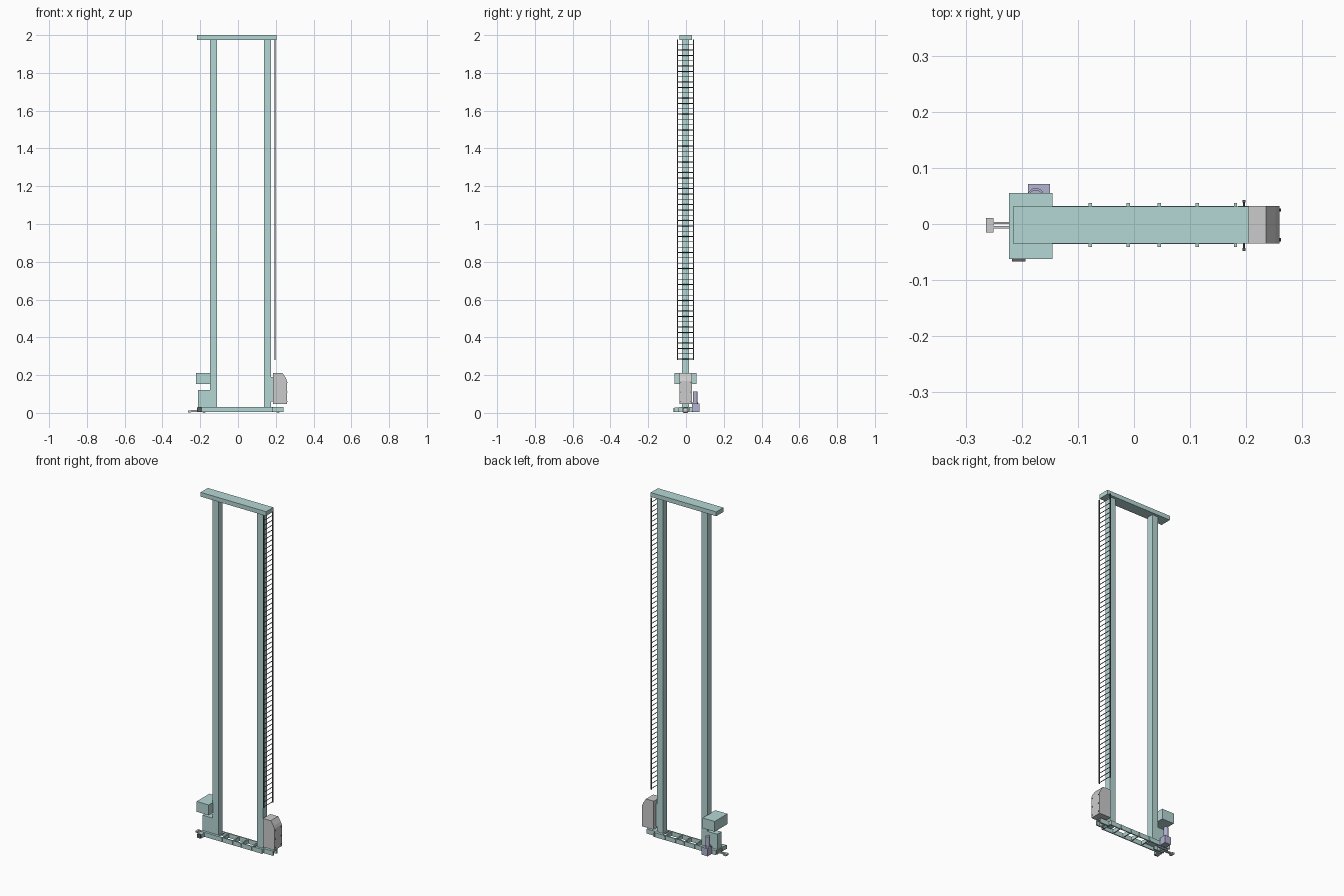
import bpy, bmesh, math
from mathutils import Matrix, Vector


def material(name, rgb):
    m = bpy.data.materials.new(name)
    m.diffuse_color = (*rgb, 1)
    return m


TEAL = material("teal_paint", (0.46, 0.68, 0.66))
VIOLET = material("violet_paint", (0.45, 0.45, 0.65))
DARK = material("dark_steel", (0.12, 0.12, 0.12))
GREY = None


def finish(name, bm, mat):
    bmesh.ops.recalc_face_normals(bm, faces=bm.faces)
    me = bpy.data.meshes.new(name)
    bm.to_mesh(me)
    bm.free()
    ob = bpy.data.objects.new(name, me)
    bpy.context.collection.objects.link(ob)
    if mat:
        me.materials.append(mat)
    return ob


def add_box(bm, x0, x1, y0, y1, z0, z1):
    c = Matrix.Translation(((x0 + x1) / 2, (y0 + y1) / 2, (z0 + z1) / 2))
    s = Matrix.Diagonal((x1 - x0, y1 - y0, z1 - z0, 1))
    bmesh.ops.create_cube(bm, size=1, matrix=c @ s)


def add_cyl(bm, a, b, r, n=12):
    a, b = Vector(a), Vector(b)
    d = b - a
    m = Matrix.Translation((a + b) / 2) @ d.to_track_quat('Z', 'Y').to_matrix().to_4x4()
    bmesh.ops.create_cone(bm, cap_ends=True, segments=n, radius1=r, radius2=r,
                          depth=d.length, matrix=m)


def boxes(name, mat, *dims):
    bm = bmesh.new()
    for d in dims:
        add_box(bm, *d)
    return finish(name, bm, mat)


def cyls(name, mat, *specs):
    bm = bmesh.new()
    for s in specs:
        add_cyl(bm, *s)
    ob = finish(name, bm, mat)
    for p in ob.data.polygons:
        p.use_smooth = len(p.vertices) == 4
    for e in ob.data.edges:
        v = [ob.data.vertices[i].co for i in e.vertices]
    bpy.context.view_layer.objects.active = ob
    ob.select_set(True)
    bpy.ops.object.shade_smooth_by_angle(angle=math.radians(40))
    ob.select_set(False)
    return ob


YC = -0.003  # centre plane of the frame

# Portal: two masts and the head beam
boxes("left_mast", TEAL, (-0.148, -0.111, YC - 0.019, YC + 0.019, 0.03, 1.975))
boxes("right_mast", TEAL, (0.138, 0.175, YC - 0.019, YC + 0.019, 0.03, 1.975))
boxes("head_beam", TEAL, (-0.216, 0.205, -0.035, 0.031, 1.975, 2.0))

# Base: two side rails joined by cross plates
boxes("base_side_rails", TEAL,
      (-0.215, 0.18, -0.036, -0.030, 0.005, 0.031),
      (-0.215, 0.18, 0.026, 0.032, 0.005, 0.031))
boxes("base_cross_plates", TEAL,
      *[(x - 0.003, x + 0.003, -0.041, 0.037, 0.008, 0.029)
        for x in (-0.078, -0.010, 0.045, 0.113, 0.181)])
boxes("mast_foot_plates", TEAL,
      (-0.155, -0.104, -0.031, 0.027, 0.025, 0.031),
      (0.131, 0.181, -0.031, 0.027, 0.025, 0.031))

# Wheel housings at both ends
boxes("right_wheel_housing", TEAL,
      (0.18, 0.240, -0.022, -0.014, 0.004, 0.031),
      (0.18, 0.240, 0.010, 0.018, 0.004, 0.031),
      (0.18, 0.240, -0.022, 0.018, 0.026, 0.031))
boxes("left_wheel_housing", TEAL,
      (-0.215, -0.150, -0.022, -0.014, 0.004, 0.031),
      (-0.215, -0.150, 0.010, 0.018, 0.004, 0.031),
      (-0.215, -0.150, -0.031, 0.027, 0.026, 0.031))
cyls("travel_wheels", GREY,
     *[((x, -0.012, 0.0125), (x, 0.007, 0.0125), 0.0125, 20) for x in (-0.18, 0.212)])

# Drive column and control cabinet next to the left mast
boxes("drive_column", TEAL, (-0.213, -0.148, YC - 0.019, YC + 0.019, 0.031, 0.12))
boxes("control_cabinet", TEAL, (-0.223, -0.145, -0.062, 0.055, 0.152, 0.212))

# Front bearing cover
boxes("bearing_block", TEAL, (-0.216, -0.19, -0.062, -0.036, 0.006, 0.029))
boxes("bearing_cover", DARK, (-0.217, -0.193, -0.067, -0.062, 0.005, 0.026))

# Travel motor: gearbox with an upright motor
boxes("gearbox", VIOLET, (-0.189, -0.150, 0.032, 0.071, 0.006, 0.050))
cyls("travel_motor", VIOLET,
     ((-0.175, 0.049, 0.050), (-0.175, 0.049, 0.058), 0.015, 20),
     ((-0.175, 0.049, 0.058), (-0.175, 0.049, 0.112), 0.012, 20))

# Current collector arm
boxes("collector_arm", GREY,
      (-0.250, -0.20, -0.008, -0.004, 0.006, 0.014),
      (-0.250, -0.20, 0.000, 0.004, 0.006, 0.014),
      (-0.215, -0.19, -0.012, 0.008, 0.012, 0.020))
boxes("collector_head", GREY, (-0.264, -0.250, -0.015, 0.011, 0.003, 0.012))

# Hoist cabinet with a sloped outer top corner
bm = bmesh.new()
profile = [(0.185, 0.046), (0.259, 0.046), (0.259, 0.170), (0.252, 0.186),
           (0.235, 0.212), (0.185, 0.212)]
f = bm.faces.new([bm.verts.new((x, -0.035, z)) for x, z in profile])
ext = bmesh.ops.extrude_face_region(bm, geom=[f])
bmesh.ops.translate(bm, vec=(0, 0.067, 0),
                    verts=[v for v in ext["geom"] if isinstance(v, bmesh.types.BMVert)])
finish("hoist_cabinet", bm, GREY)
cyls("cabinet_bolts", DARK,
     *[((0.258, y, z), (0.262, y, z), 0.003, 8)
       for y in (-0.028, 0.025) for z in (0.06, 0.11, 0.16)])
boxes("cabinet_bracket", TEAL, (0.175, 0.186, -0.018, 0.012, 0.06, 0.19))

# Access ladder on the right mast
boxes("ladder_rails", DARK,
      (0.193, 0.199, -0.048, -0.043, 0.28, 1.976),
      (0.193, 0.199, 0.038, 0.043, 0.28, 1.976))
cyls("ladder_rungs", DARK,
     *[((0.196, -0.044, 0.285 + 0.0282 * i), (0.196, 0.039, 0.285 + 0.0282 * i), 0.002, 6)
       for i in range(60)])
